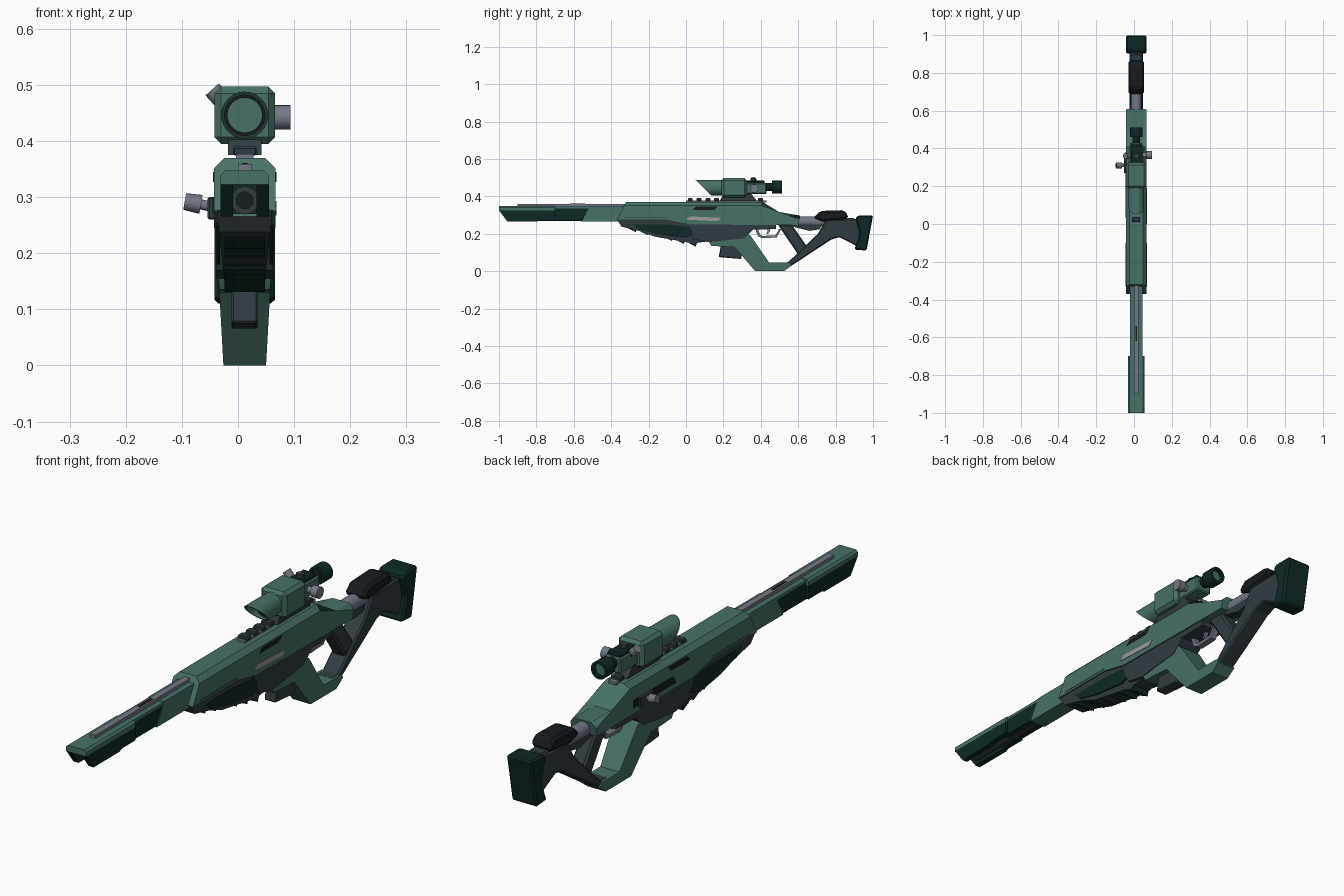
import bpy, bmesh, math
from mathutils import Vector, Matrix

cube = bpy.data.objects.get("Cube")
if cube:
    bpy.data.objects.remove(cube, do_unlink=True)

CX = 0.012  # centre plane of the rifle


def material(name, r, g, b):
    m = bpy.data.materials.new(name)
    m.use_nodes = True
    m.diffuse_color = (r, g, b, 1)
    m.node_tree.nodes["Principled BSDF"].inputs["Base Color"].default_value = (r, g, b, 1)
    return m


GREEN = material("sage green", 0.062, 0.165, 0.135)
DARK = material("dark green", 0.004, 0.022, 0.02)
SLATE = material("slate", 0.03, 0.045, 0.053)
STEEL = material("steel grey", 0.17, 0.19, 0.24)
PALE = material("pale metal", 0.32, 0.33, 0.32)
BLACK = material("near black", 0.008, 0.011, 0.013)


def finish(name, bm, mat, bevel=0.0):
    bmesh.ops.recalc_face_normals(bm, faces=bm.faces)
    mesh = bpy.data.meshes.new(name)
    bm.to_mesh(mesh)
    bm.free()
    mesh.materials.append(mat)
    ob = bpy.data.objects.new(name, mesh)
    bpy.context.collection.objects.link(ob)
    if bevel:
        mod = ob.modifiers.new("edge bevel", "BEVEL")
        mod.width, mod.segments, mod.limit_method = bevel, 1, "ANGLE"
    return ob


def prism(name, outline, half, mat, x=CX, bevel=0.0, chamfer=None, low_half=None):
    """Side outline (y, z) extruded across x; chamfer=(size, min z); low_half narrows the bottom."""
    bm = bmesh.new()
    zs = [p[1] for p in outline]
    rows = []
    for side in (-1, 1):
        row = []
        for y, z in outline:
            t = (z - min(zs)) / (max(zs) - min(zs))
            h = half if low_half is None else low_half + (half - low_half) * t
            row.append(bm.verts.new((x + side * h, y, z)))
        rows.append(row)
        bm.faces.new(row)
    n = len(outline)
    for i in range(n):
        j = (i + 1) % n
        bm.faces.new((rows[0][i], rows[0][j], rows[1][j], rows[1][i]))
    if chamfer:
        edges = [e for e in bm.edges
                 if min(v.co.z for v in e.verts) > chamfer[1]
                 and (e.verts[0].co.x - x) * (e.verts[1].co.x - x) > 0]
        bmesh.ops.bevel(bm, geom=edges, offset=chamfer[0], segments=1, affect="EDGES", profile=0.5)
    return finish(name, bm, mat, bevel)


def block(name, y, z, half, mat, x=CX, bevel=0.0):
    return prism(name, [(y[0], z[0]), (y[1], z[0]), (y[1], z[1]), (y[0], z[1])], half, mat, x, bevel)


def rod(name, start, end, r1, mat, r2=None, sides=20):
    a, b = Vector(start), Vector(end)
    bm = bmesh.new()
    turn = (b - a).to_track_quat("Z", "Y").to_matrix().to_4x4()
    bmesh.ops.create_cone(bm, cap_ends=True, segments=sides, radius1=r1,
                          radius2=r1 if r2 is None else r2, depth=(b - a).length,
                          matrix=Matrix.Translation((a + b) / 2) @ turn)
    return smooth(finish(name, bm, mat))


def smooth(ob):
    bpy.ops.object.select_all(action="DESELECT")
    ob.select_set(True)
    bpy.context.view_layer.objects.active = ob
    bpy.ops.object.shade_smooth_by_angle()
    return ob


def tube(name, y0, y1, z, outer, inner, mat, slant=0.0, sides=24):
    """Hollow tube along y whose front end is raked back towards the bottom."""
    bm = bmesh.new()
    rings = []
    for r, back in ((outer, 0), (outer, 1), (inner, 1), (inner, 0)):
        ring = []
        for k in range(sides):
            a = math.tau * k / sides
            dz = r * math.sin(a)
            y = y1 if back else y0 + slant * (outer - dz) / (2 * outer)
            ring.append(bm.verts.new((CX + r * math.cos(a), y, z + dz)))
        rings.append(ring)
    for i in range(4):
        p, q = rings[i], rings[(i + 1) % 4]
        for k in range(sides):
            m = (k + 1) % sides
            bm.faces.new((p[k], p[m], q[m], q[k]))
    return smooth(finish(name, bm, mat))


# Muzzle: open-bottomed shroud with raked front
for side, label in ((-1, "right"), (1, "left")):
    prism("muzzle_wall_" + label, [(-1, .325), (-.955, .265), (-.8, .265), (-.78, .272),
          (-.7, .272), (-.7, .325)], .011, DARK, x=CX + side * .032)
prism("muzzle_top", [(-1, .347), (-1, .322), (-.7, .322), (-.7, .347)], .043, GREEN, chamfer=(.008, .33))
tube("barrel", -.93, -.3, .294, .025, .015, SLATE)
rod("bore", (CX, -.9, .294), (CX, -.5, .294), .0155, BLACK)

# Barrel shroud, dark in front and green behind
prism("shroud_front", [(-.72, .335), (-.72, .27), (-.56, .27), (-.52, .335)], .033, DARK)
prism("shroud_rear", [(-.52, .337), (-.56, .265), (-.3, .265), (-.3, .347), (-.515, .347)], .034, GREEN)
block("shroud_front_cap", (-.72, -.515), (.334, .345), .033, GREEN)
block("barrel_strip", (-.9, -.3), (.34, .359), .012, STEEL)
block("barrel_strip_slot", (-.62, -.54), (.355, .361), .005, BLACK)

# Main receiver body
prism("receiver", [(-.32, .37), (-.37, .275), (-.1, .275), (.02, .25), (.6, .245), (.61, .297),
      (.49, .297), (.41, .37)], .055, GREEN, chamfer=(.019, .29))
for side, label in ((-1, "right"), (1, "left")):
    x = CX + side * .0545
    prism("body_slot_" + label, [(.035, .327), (.15, .327), (.17, .345), (.055, .345)], .002, BLACK, x=x)
    prism("body_groove_" + label, [(-.33, .283), (-.1, .283), (-.1, .286), (-.33, .286)], .0015, SLATE, x=x)
prism("ejection_port", [(.0, .275), (.17, .267), (.19, .285), (.02, .293)], .002, PALE, x=CX + .055)
prism("bolt_slot", [(.12, .27), (.38, .27), (.38, .3), (.14, .3)], .002, BLACK, x=CX - .055)

# Fore-end with side pads and grip ribs below
prism("fore_end", [(-.37, .277), (-.345, .238), (-.25, .215), (-.17, .185), (.04, .148),
      (.12, .16), (.2, .255), (-.1, .28)], .05, SLATE, low_half=.036)
for side, label in ((-1, "right"), (1, "left")):
    prism("fore_end_pad_" + label, [(-.28, .25), (-.25, .222), (-.15, .198), (.0, .18),
          (.04, .2), (.02, .235), (-.1, .25)], .003, DARK, x=CX + side * .047)
for i in range(6):
    y = -.31 + i * .064
    z = .226 - i * .0155
    prism("grip_rib_%d" % (i + 1), [(y, z + .03), (y + .006, z), (y + .042, z - .018),
          (y + .055, z + .02)], .036, DARK)

# Lower receiver, magazine, and guard
prism("lower_receiver", [(.0, .255), (.48, .25), (.48, .225), (.36, .222), (.31, .175),
      (.12, .155), (.04, .17)], .05, SLATE)
prism("magazine", [(.175, .075), (.19, .16), (.31, .16), (.295, .065)], .024, SLATE, bevel=.004)
prism("lower_guard", [(.12, .162), (.25, .172), (.3, .215), (.345, .19), (.445, .045), (.55, .045),
      (.565, .03), (.525, 0), (.37, 0), (.26, .128), (.135, .135)], .05, GREEN, low_half=.038)
prism("trigger_guard", [(.37, .225), (.385, .186), (.405, .176), (.485, .18), (.51, .225), (.498, .225),
      (.478, .192), (.408, .188), (.395, .198), (.385, .225)], .013, STEEL)
prism("trigger", [(.43, .24), (.455, .24), (.448, .212), (.436, .198), (.431, .2), (.437, .217)], .006, STEEL)

# Pistol grip and skeleton stock
prism("pistol_grip", [(.49, .25), (.565, .25), (.655, .12), (.605, .08)], .03, SLATE, bevel=.008)
prism("stock_strut", [(.52, 0), (.775, .168), (.82, .182), (.93, .125), (.93, .28), (.75, .275),
      (.705, .2), (.545, .047), (.5, .045)], .036, SLATE, bevel=.006)
prism("rear_mount", [(.58, .25), (.72, .25), (.72, .225), (.66, .215), (.58, .235)], .022, SLATE)
rod("stock_tube", (CX, .57, .265), (CX, .74, .265), .027, STEEL)
prism("cheek_rest", [(.68, .285), (.72, .322), (.84, .326), (.865, .305), (.865, .28), (.73, .265)],
      .042, BLACK, bevel=.01)
block("cheek_support", (.74, .9), (.25, .285), .03, SLATE, bevel=.005)
prism("butt_pad", [(.905, .285), (.925, .298), (1, .298), (.965, .11), (.9, .115), (.93, .2)],
      .054, DARK, bevel=.007)

# Bolt handle on the right-hand side
rod("bolt_stem", (-.035, .31, .28), (-.075, .31, .289), .009, STEEL)
rod("bolt_knob", (-.066, .31, .287), (-.095, .31, .292), .017, STEEL, .015)
block("bolt_base", (.27, .35), (.26, .3), .007, SLATE, x=-.047, bevel=.003)

# Scope rail with cross teeth
block("rail", (.0, .43), (.366, .377), .016, STEEL)
for i in range(9):
    y = .01 + i * .047
    block("rail_tooth_%d" % (i + 1), (y, y + .026), (.374, .39), .021, SLATE, bevel=.003)
prism("scope_mount", [(.18, .375), (.38, .375), (.35, .412), (.2, .412)], .03, SLATE)

# Scope: raked hood, housing, rear section, eyepiece
tube("scope_hood", .05, .2, .446, .042, .036, GREEN, slant=.085)
rod("front_lens", (CX, .16, .446), (CX, .19, .446), .037, GREEN)
tube("lens_ring", .145, .165, .446, .0365, .031, BLACK)
block("scope_housing", (.19, .325), (.395, .497), .054, GREEN, bevel=.012)
block("scope_rear", (.32, .43), (.412, .472), .034, GREEN, bevel=.005)
block("scope_rear_top", (.32, .42), (.465, .484), .029, DARK, bevel=.005)
rod("eyepiece_neck", (CX, .42, .45), (CX, .47, .45), .021, BLACK)
tube("eyepiece", .46, .512, .45, .034, .024, DARK)
rod("rear_lens", (CX, .47, .45), (CX, .497, .45), .025, GREEN)

# Scope adjustment knobs
rod("side_knob_stem", (.03, .365, .442), (.07, .365, .442), .013, STEEL)
rod("side_knob", (.066, .365, .442), (.094, .365, .442), .022, STEEL)
rod("top_knob", (CX, .36, .475), (CX, .36, .497), .015, SLATE)
rod("angled_knob_stem", (-.005, .36, .455), (-.035, .36, .476), .009, SLATE)
rod("angled_knob", (-.028, .36, .472), (-.046, .36, .492), .016, STEEL)
